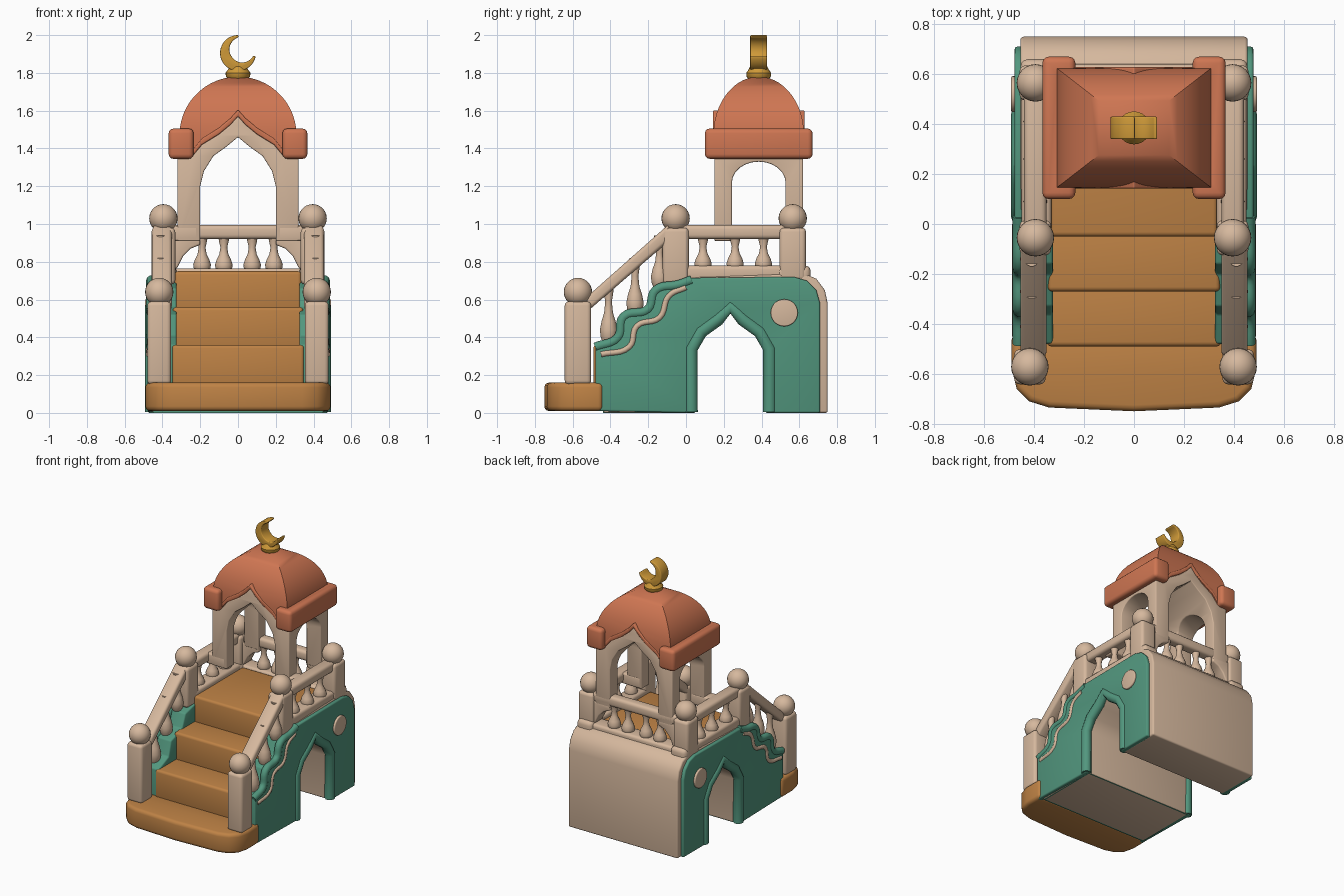
import bpy, bmesh, math
from mathutils import Vector, Matrix

if "Cube" in bpy.data.objects:
    bpy.data.objects.remove(bpy.data.objects["Cube"])


def material(name, rgb):
    m = bpy.data.materials.new(name)
    m.use_nodes = True
    m.diffuse_color = (*rgb, 1)
    m.node_tree.nodes["Principled BSDF"].inputs["Base Color"].default_value = (*rgb, 1)
    return m


BEIGE = material("beige_stone", (0.67, 0.48, 0.34))
GREEN = material("green_paint", (0.085, 0.31, 0.21))
BROWN = material("brown_wood", (0.52, 0.225, 0.06))
CLAY = material("terracotta", (0.62, 0.18, 0.085))
GOLD = material("gold", (0.62, 0.32, 0.04))


def activate(ob):
    bpy.ops.object.select_all(action='DESELECT')
    ob.select_set(True)
    bpy.context.view_layer.objects.active = ob


def finish(name, bm, mat, bevel=0.0, cutter=None):
    bmesh.ops.recalc_face_normals(bm, faces=bm.faces)
    me = bpy.data.meshes.new(name)
    bm.to_mesh(me)
    bm.free()
    ob = bpy.data.objects.new(name, me)
    bpy.context.collection.objects.link(ob)
    me.materials.append(mat)
    activate(ob)
    if cutter:
        mod = ob.modifiers.new("cut", 'BOOLEAN')
        mod.object = cutter
        mod.solver = 'EXACT'
        bpy.ops.object.modifier_apply(modifier="cut")
    if bevel:
        mod = ob.modifiers.new("round", 'BEVEL')
        mod.width, mod.segments, mod.limit_method = bevel, 3, 'ANGLE'
        mod.angle_limit = math.radians(40)
        bpy.ops.object.modifier_apply(modifier="round")
    bpy.ops.object.shade_smooth_by_angle(angle=math.radians(38))
    return ob


def prism(name, pts, axis, a, b, mat, bevel=0.0, cutter=None):
    """Extrude a 2D outline along an axis from a to b."""
    place = {'x': lambda p, d: (d, p[0], p[1]),
             'y': lambda p, d: (p[0], d, p[1]),
             'z': lambda p, d: (p[0], p[1], d)}[axis]
    bm = bmesh.new()
    face = bm.faces.new([bm.verts.new(place(p, a)) for p in pts])
    ext = bmesh.ops.extrude_face_region(bm, geom=[face])["geom"]
    move = Vector(place((0, 0), b - a))
    bmesh.ops.translate(bm, vec=move, verts=[v for v in ext if isinstance(v, bmesh.types.BMVert)])
    return finish(name, bm, mat, bevel, cutter)


def box(name, x, y, z, mat, bevel=0.015):
    return prism(name, [(x[0], y[0]), (x[1], y[0]), (x[1], y[1]), (x[0], y[1])], 'z', *z, mat, bevel)


def lathe(name, profile, x, y, mat, n=20):
    bm = bmesh.new()
    rings = [[bm.verts.new((x + r * math.cos(i * math.tau / n), y + r * math.sin(i * math.tau / n), z))
              for i in range(n)] for r, z in profile]
    for lo, hi in zip(rings, rings[1:]):
        for i in range(n):
            bm.faces.new((lo[i], lo[(i + 1) % n], hi[(i + 1) % n], hi[i]))
    bm.faces.new(rings[0])
    bm.faces.new(rings[-1])
    return finish(name, bm, mat)


def ball(name, center, r, mat):
    bm = bmesh.new()
    bmesh.ops.create_uvsphere(bm, u_segments=24, v_segments=14, radius=r,
                              matrix=Matrix.Translation(center))
    return finish(name, bm, mat)


def tube(name, pts, x, r, mat, smooth=False):
    """Round moulding along (y, z) points on the plane at x."""
    cu = bpy.data.curves.new(name, 'CURVE')
    cu.dimensions, cu.bevel_depth, cu.use_fill_caps, cu.bevel_resolution = '3D', r, True, 3
    sp = cu.splines.new('BEZIER')
    sp.bezier_points.add(len(pts) - 1)
    sp.resolution_u = 6
    for bp, (y, z) in zip(sp.bezier_points, pts):
        bp.co = (x, y, z)
        bp.handle_left_type = bp.handle_right_type = 'AUTO' if smooth else 'VECTOR'
    ob = bpy.data.objects.new(name, cu)
    bpy.context.collection.objects.link(ob)
    cu.materials.append(mat)
    activate(ob)
    bpy.ops.object.convert(target='MESH')
    bpy.ops.object.shade_smooth_by_angle(angle=math.radians(50))


def baluster(name, x, y, z0, z1):
    shape = [(.03, 0), (.043, .1), (.047, .22), (.038, .36), (.024, .5), (.018, .68), (.026, .85), (.03, 1)]
    lathe(name, [(r, z0 + (z1 - z0) * t) for r, t in shape], x, y, BEIGE, 14)


def mirrored(half):
    """Left half from a right half that ends on the centre line."""
    return half + [(-x, z) for x, z in reversed(half[:-1])]


# Core body with the pointed passage running across it
MID = 0.235
arch_half = [(.185, 0), (.185, .33), (.135, .42), (.055, .47), (0, .53)]
arch = [(MID - y, z) for y, z in arch_half] + [(MID + y, z) for y, z in reversed(arch_half[:-1])]
rear = [(.75, 0), (.75, .58), (.735, .65), (.69, .71), (.62, .74)]
prism("core_body", [(-.44, 0)] + arch + rear + [(.05, .72), (0, .66), (0, .5), (-.44, .1)],
      'x', -.455, .455, BEIGE, .012)
box("underside_plate", (-.45, .45), (-.44, .045), (-.004 + .004, .009), GREEN, 0)

# Steps and landing
bottom = [(-.49, -.44), (-.49, -.58), (-.47, -.66), (-.42, -.71), (-.34, -.735), (0, -.75)]
prism("bottom_step", mirrored(bottom), 'z', .01, .16, BROWN, .025)
for i, (w, y, z) in enumerate([(.35, -.49, .36), (.345, -.27, .56), (.335, -.05, .75)]):
    box(f"step_{i + 2}", (-w, w), (y, .53 if i == 2 else y + .3), (max(.1, z - .22), z), BROWN, .018)

# Green sides
stair = [(-.48, .36), (-.36, .41), (-.33, .52), (-.2, .56), (-.16, .66), (-.04, .69), (.03, .715)]
inlay = [(-.45, .31), (-.3, .35), (-.26, .46), (-.14, .505), (-.09, .62), (0, .665)]
panel = [(-.48, .01)] + arch + [(.71, 0), (.71, .58), (.69, .65), (.64, .7), (.57, .72)] + stair[::-1]
hood_half = [(.207, .005), (.207, .34), (.155, .43), (.065, .495), (0, .56)]
hood = [(MID - y, z) for y, z in hood_half] + [(MID + y, z) for y, z in reversed(hood_half[:-1])]

for s, side in ((1, "left"), (-1, "right")):
    prism(f"{side}_panel", panel, 'x', s * .44, s * .478, GREEN, .01)
    prism(f"{side}_stringer", [(-.48, .1), (.03, .5)] + stair[::-1], 'x', s * .325, s * .45, GREEN, .01)
    tube(f"{side}_stair_moulding", [(y, z - .012) for y, z in stair], s * .46, .026, GREEN, True)
    tube(f"{side}_stair_inlay", inlay, s * .472, .016, BEIGE, True)
    tube(f"{side}_arch_moulding", hood, s * .456, .036, GREEN)
    disc = [(.52 + .072 * math.cos(i * math.tau / 28), .53 + .072 * math.sin(i * math.tau / 28))
            for i in range(28)]
    prism(f"{side}_medallion", disc, 'x', s * .47, s * .492, BEIGE, .006)

    # Posts with ball tops
    for name, x, y, z0, z1 in (("lower", .417, -.572, .15, .59), ("middle", .395, -.055, .68, .98),
                               ("rear", .395, .565, .7, .98)):
        box(f"{side}_{name}_post", (s * x - .063, s * x + .063), (y - .07, y + .07), (z0, z1), BEIGE, .022)
        ball(f"{side}_{name}_ball", (s * x, y, z1 + .05), .075, BEIGE)
    box(f"{side}_rear_post_foot", (s * .39 - .065, s * .39 + .065), (.48, .66), (.68, .78), BEIGE, .03)

    # Sloping rail, level rails and balusters
    slope = [(-.53, .53), (-.53, .61), (-.09, 1.0), (-.09, .91)]
    prism(f"{side}_sloping_rail", slope, 'x', s * .35, s * .455, BEIGE, .018)
    box(f"{side}_top_rail", (s * .395 - .045, s * .395 + .045), (-.03, .53), (.92, .995), BEIGE, .022)
    box(f"{side}_bottom_rail", (s * .39 - .06, s * .39 + .06), (-.03, .53), (.7, .78), BEIGE, .02)
    for i, (y, z0, z1) in enumerate([(-.41, .37, .69), (-.27, .52, .82), (-.14, .66, .94),
                                     (.09, .75, .94), (.26, .75, .94), (.41, .75, .94)]):
        baluster(f"{side}_baluster_{i + 1}", s * (.41 if i < 3 else .395), y, z0, z1)
    for i, x in enumerate((.075, .19)):
        baluster(f"{side}_rear_baluster_{i + 1}", s * x, .58, .74, .94)

    # Supports that tie the pavilion legs to the railing
    box(f"{side}_leg_tie", (s * .3 - .09, s * .3 + .09), (.15, .245), (.91, .99), BEIGE, .012)
    bracket = [(.2, .93), (.36, .93), (.36, .74), (.32, .77), (.29, .83), (.25, .87), (.2, .89)]
    prism(f"{side}_rear_bracket", [(s * x, z) for x, z in bracket], 'y', .53, .62, BEIGE, .01)

    # Roof eaves that wrap around the corners
    eave = [(.235, .1), (.367, .1), (.367, .67), (.235, .67), (.235, .575), (.285, .575),
            (.285, .195), (.235, .195)]
    prism(f"{side}_eave", [(s * x, y) for x, y in eave], 'z', 1.345, 1.505, CLAY, .036)

box("rear_top_rail", (-.35, .35), (.54, .62), (.92, .995), BEIGE, .022)
box("rear_curb", (-.36, .36), (.52, .64), (.69, .765), BEIGE, .02)

# Pavilion with ogee arches front and back and round arches at the sides
ogee = [(.24, 1.36), (.19, 1.42), (.1, 1.475), (.04, 1.525), (0, 1.57)]
opening = [(.2, .91), (.2, 1.2), (.18, 1.28), (.13, 1.36), (.06, 1.41), (0, 1.46)]
side_arch = [(.243, .8), (.527, .8)] + [(.385 + .142 * math.cos(a), 1.22 + .11 * math.sin(a))
                                        for a in [i * math.pi / 12 for i in range(13)]]
cutter = prism("side_arch_cutter", side_arch, 'x', -.5, .5, BEIGE)
prism("pavilion", mirrored([(.32, .91), (.32, 1.36)] + ogee) + mirrored(opening)[::-1],
      'y', .15, .62, BEIGE, .01, cutter)
bpy.data.objects.remove(cutter)

# Four-sided dome with the ogee cut through it
bm = bmesh.new()
levels = [(1, 1.37)] + [(math.cos(a), 1.47 + .31 * math.sin(a))
                        for a in [i * math.radians(84) / 12 for i in range(13)]]
rings = [[bm.verts.new((.31 * k * u, .385 + .24 * k * v, z))
          for u, v in ((-1, -1), (1, -1), (1, 1), (-1, 1))] for k, z in levels]
for lo, hi in zip(rings, rings[1:]):
    for i in range(4):
        bm.faces.new((lo[i], lo[(i + 1) % 4], hi[(i + 1) % 4], hi[i]))
bm.faces.new(rings[0])
bm.faces.new(rings[-1])
cutter = prism("ogee_cutter", mirrored([(.24, 1.3)] + ogee), 'y', 0, .8, CLAY)
finish("dome", bm, CLAY, 0, cutter)
bpy.data.objects.remove(cutter)
prism("dome_lip", mirrored([(x, z + .035) for x, z in ogee]) + mirrored(ogee)[::-1],
      'y', .142, .628, CLAY, .008)

# Finial with a crescent
lathe("finial_base", [(.05, 1.765), (.064, 1.78), (.066, 1.8), (.055, 1.815), (.045, 1.835), (.03, 1.845)],
      0, .385, GOLD, 24)
outer, inner = [], []
for i in range(29):
    t = i / 28
    a = math.radians(88 + 262 * t)
    thick = .012 + .045 * math.sin(math.pi * t)
    for r, pts in ((.095, outer), (.095 - thick, inner)):
        pts.append((r * math.cos(a), 1.905 + r * math.sin(a)))
prism("crescent", outer + inner[::-1], 'y', .34, .43, GOLD, .006)
